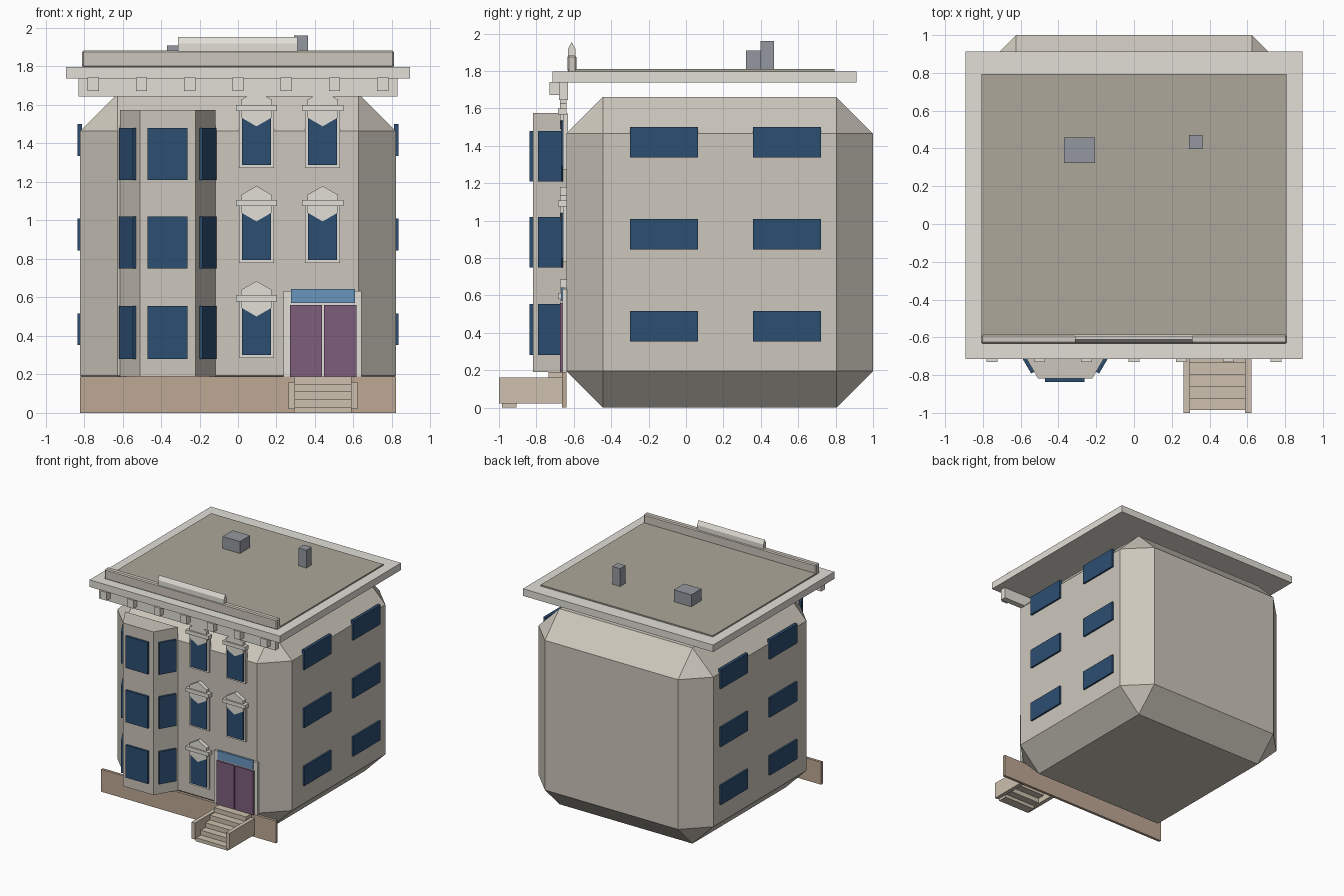
import bpy, bmesh, math
from mathutils import Vector

if "Cube" in bpy.data.objects:
    bpy.data.objects.remove(bpy.data.objects["Cube"])


def material(name, rgb):
    m = bpy.data.materials.new(name)
    lin = [((c / 255 + 0.055) / 1.055) ** 2.4 for c in rgb]
    m.diffuse_color = (*lin, 1)
    m.use_nodes = True
    m.node_tree.nodes["Principled BSDF"].inputs["Base Color"].default_value = m.diffuse_color
    return m


WALL = material("wall_stone", (205, 199, 188))
TRIM = material("trim", (226, 223, 215))
BASE = material("base_stone", (190, 168, 148))
STEP = material("step_stone", (205, 192, 174))
GLASS = material("window_glass", (44, 78, 114))
PALE = material("transom_glass", (105, 150, 190))
DOOR = material("door_paint", (125, 94, 123))
ROOF = material("roof_felt", (172, 167, 154))
METAL = material("vent_metal", (148, 153, 160))


def finish(name, bm, mat):
    bmesh.ops.recalc_face_normals(bm, faces=bm.faces)
    me = bpy.data.meshes.new(name)
    bm.to_mesh(me)
    bm.free()
    me.materials.append(mat)
    ob = bpy.data.objects.new(name, me)
    bpy.context.collection.objects.link(ob)
    return ob


def box(name, x, y, z, mat, bevel=0):
    """Box from (min, max) pairs, with an optional single chamfer."""
    bm = bmesh.new()
    bmesh.ops.create_cube(bm, size=1)
    for v in bm.verts:
        v.co = [(a + b) / 2 + c * (b - a) for (a, b), c in zip((x, y, z), v.co)]
    if bevel:
        bmesh.ops.bevel(bm, geom=bm.edges[:], offset=bevel, segments=1,
                        affect='EDGES', profile=0.5)
    return finish(name, bm, mat)


def prism(name, points, direction, mat):
    """Closed outline pushed along a direction."""
    bm = bmesh.new()
    face = bm.faces.new([bm.verts.new(p) for p in points])
    new = bmesh.ops.extrude_face_region(bm, geom=[face])["geom"]
    bmesh.ops.translate(bm, vec=direction,
                        verts=[g for g in new if isinstance(g, bmesh.types.BMVert)])
    return finish(name, bm, mat)


# Main chamfered block and front plinth
box("main_body", (-.82, .82), (-.64, 1), (0, 1.66), WALL, .195)
box("front_plinth", (-.82, .82), (-.663, -.64), (0, .19), BASE)

# Bay window with three faces
bay = [(-.612, -.64), (-.508, -.818), (-.221, -.818), (-.117, -.64)]
prism("bay", [(x, y, .19) for x, y in bay], (0, 0, 1.385), WALL)
for z0, z1 in ((.28, .555), (.75, 1.02), (1.21, 1.48)):
    for i, (t0, t1) in enumerate(((.1, .8), (.13, .855), (.2, .9))):
        a, b = Vector((*bay[i], 0)), Vector((*bay[i + 1], 0))
        d = b - a
        n = Vector((d.y, -d.x, 0)).normalized()
        p, q = a + d * t0, a + d * t1
        pts = [p + Vector((0, 0, z0)), q + Vector((0, 0, z0)),
               q + Vector((0, 0, z1)), p + Vector((0, 0, z1))]
        prism("bay_window", pts, n * .018, GLASS)

# Side windows, both walls
for s in (-1, 1):
    for y0 in (-.30, .358):
        for z0 in (.352, .844, 1.336):
            box("side_window", sorted((s * .81, s * .835)), (y0, y0 + .363),
                (z0, z0 + .165), GLASS)

# Front windows with frame, lintel and hexagonal pediment
for col, rows in ((.096, (0, 1, 2)), (.44, (1, 2))):
    for r in rows:
        z = .285 + .494 * r
        box("window_frame", (col - .091, col + .091), (-.658, -.63), (z, z + .3), TRIM)
        box("front_window", (col - .075, col + .075), (-.667, -.65),
            (z + .015, z + .3), GLASS)
        box("window_lintel", (col - .107, col + .107), (-.685, -.64),
            (z + .295, z + .327), TRIM)
        hexagon = [(col + .092 * math.sin(k * math.pi / 3), -.674,
                    z + .308 + .092 * math.cos(k * math.pi / 3)) for k in range(6)]
        prism("window_pediment", hexagon, (0, .034, 0), TRIM)

# Entrance
box("door_surround", (.237, .643), (-.66, -.635), (.19, .633), TRIM)
box("transom", (.275, .607), (-.668, -.65), (.57, .643), PALE)
box("door_left", (.27, .436), (-.674, -.65), (.187, .56), DOOR)
box("door_right", (.446, .615), (-.674, -.65), (.187, .56), DOOR)

# Steps and cheek walls
for i in range(5):
    y = -.985 + .0625 * i
    box("step", (.29, .59), (y, -.64 if i == 4 else y + .08),
        (max(0, .04 * i - .012), .03 + .04 * i), STEP)
for x0 in (.262, .587):
    box("stair_cheek", (x0, x0 + .034), (-1, -.65), (.021, .16), STEP)

# Frieze and brackets
box("frieze", (-.828, .828), (-.68, -.63), (1.645, 1.742), TRIM)
for i in range(7):
    x = -.752 + .2507 * i
    box("cornice_bracket", (x - .029, x + .029), (-.73, -.67), (1.672, 1.742), TRIM)

# Roof slab, felt panel, parapet and crest
box("roof_slab", (-.893, .893), (-.715, .912), (1.738, 1.798), TRIM)
box("roof_panel", (-.808, .808), (-.63, .795), (1.79, 1.809), ROOF)
box("parapet", (-.81, .81), (-.634, -.586), (1.795, 1.882), WALL, .008)
crest = [(-.63, 1.875), (-.63, 1.92), (-.611, 1.954), (-.592, 1.92), (-.592, 1.875)]
prism("parapet_crest", [(-.312, y, z) for y, z in crest], (.622, 0, 0), TRIM)

# Rooftop units
box("roof_vent", (-.37, -.207), (.322, .458), (1.8, 1.91), METAL)
box("chimney", (.29, .363), (.397, .47), (1.8, 1.96), METAL)
